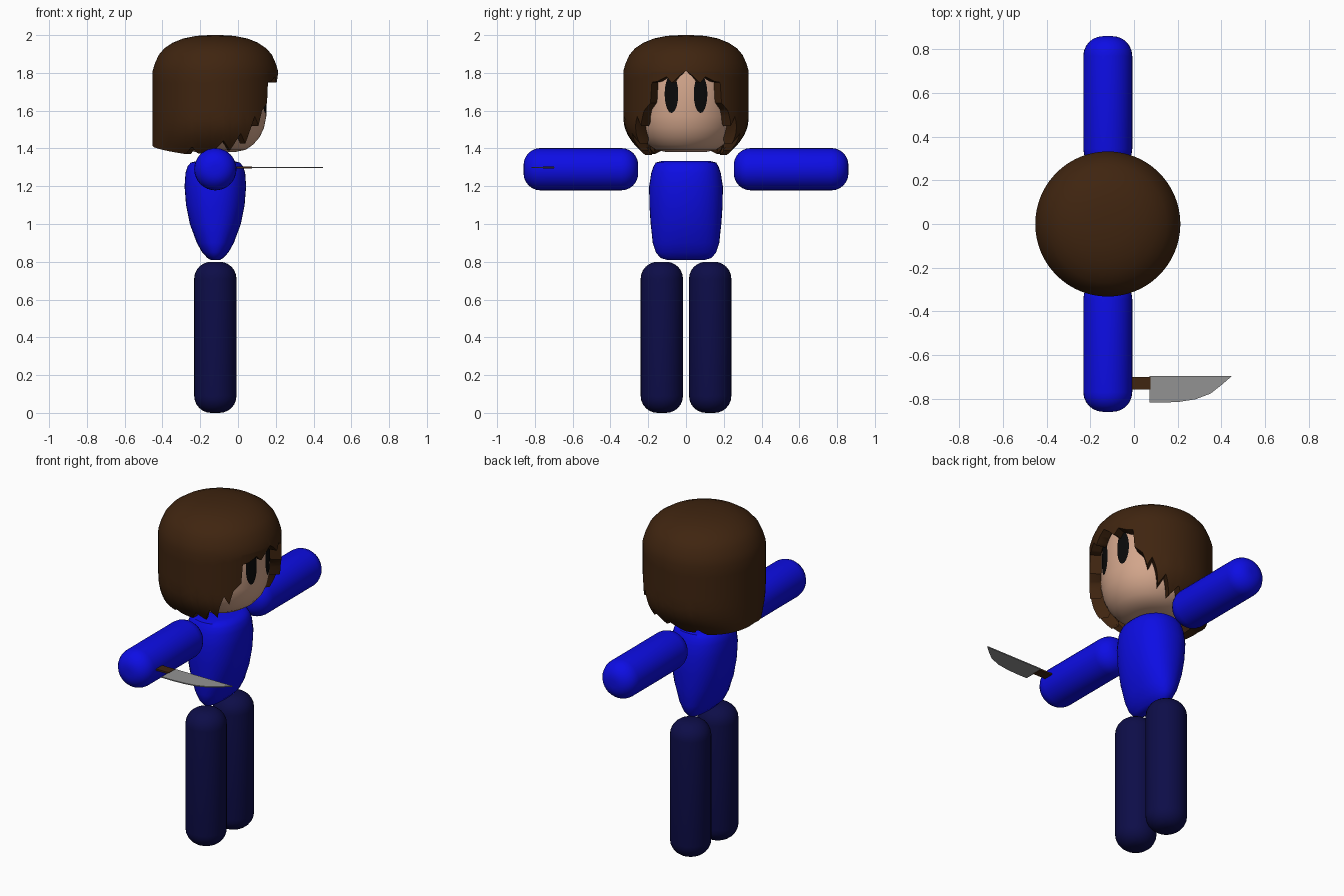
import bpy, bmesh, math
from mathutils import Matrix, Vector

if "Cube" in bpy.data.objects:
    bpy.data.objects.remove(bpy.data.objects["Cube"])

CX = -0.12  # body axis; the figure looks along +x


def material(name, rgb):
    m = bpy.data.materials.new(name)
    m.diffuse_color = (*rgb, 1)
    m.use_nodes = True
    m.node_tree.nodes["Principled BSDF"].inputs["Base Color"].default_value = m.diffuse_color
    return m


BROWN = material("hair brown", (0.05, 0.018, 0.005))
SKIN = material("skin", (0.65, 0.38, 0.26))
BLUE = material("shirt blue", (0.004, 0.004, 0.78))
NAVY = material("trouser navy", (0.004, 0.004, 0.065))
BLACK = material("eye black", (0.003, 0.003, 0.003))
STEEL = material("blade grey", (0.29, 0.29, 0.29))


def finish(name, bm, mat, smooth=True):
    bmesh.ops.recalc_face_normals(bm, faces=bm.faces)
    me = bpy.data.meshes.new(name)
    bm.to_mesh(me)
    bm.free()
    me.materials.append(mat)
    ob = bpy.data.objects.new(name, me)
    bpy.context.collection.objects.link(ob)
    if smooth:
        bpy.ops.object.select_all(action='DESELECT')
        bpy.context.view_layer.objects.active = ob
        ob.select_set(True)
        bpy.ops.object.shade_smooth_by_angle(angle=math.radians(40))
    return ob


def bridge(bm, rings):
    for a, b in zip(rings, rings[1:]):
        n = len(a)
        for i in range(n):
            j = (i + 1) % n
            bm.faces.new((a[i], a[j], b[j], b[i]))


def loft(name, sections, mat, n=32, power=2.0, matrix=None):
    """Closed stack of superelliptic (z, rx, ry) sections."""
    bm = bmesh.new()
    rings = []
    for z, rx, ry in sections:
        ring = []
        for i in range(n):
            c, s = math.cos(math.tau * i / n), math.sin(math.tau * i / n)
            k = (abs(c) ** power + abs(s) ** power) ** (-1 / power)
            ring.append(bm.verts.new((rx * c * k, ry * s * k, z)))
        rings.append(ring)
    bridge(bm, rings)
    bm.faces.new(rings[0])
    bm.faces.new(rings[-1])
    bm.transform(matrix or Matrix.Translation((CX, 0, 0)))
    return finish(name, bm, mat)


def limb(name, length, r, mat, matrix):
    """Cylinder with generously rounded ends, from z=0 to z=length."""
    b = 0.09
    arc = [(b - b * math.cos(t), r - b + b * math.sin(t))
           for t in (math.pi / 2 * k / 6 for k in range(7))]
    prof = arc + [(length - h, q) for h, q in reversed(arc)]
    loft(name, [(h, q, q) for h, q in prof], mat, matrix=matrix)


# legs and arms
for side, tag in ((-1, "right"), (1, "left")):
    limb(tag + "_leg", 0.8, 0.112, NAVY, Matrix.Translation((CX, side * 0.128, 0)))
    limb(tag + "_arm", 0.607, 0.112, BLUE,
         Matrix.Translation((CX, side * 0.253, 1.29))
         @ Matrix.Rotation(-side * math.pi / 2, 4, 'X'))

# torso: thin at the hips, deep at the chest
loft("torso", [(0.81, 0.025, 0.10), (0.82, 0.042, 0.135), (0.85, 0.07, 0.16),
               (0.9, 0.098, 0.176), (1.0, 0.135, 0.187), (1.1, 0.155, 0.194),
               (1.2, 0.163, 0.195), (1.27, 0.158, 0.184), (1.305, 0.147, 0.172),
               (1.325, 0.13, 0.16), (1.333, 0.10, 0.13)], BLUE, power=2.3)

# head
HEAD_R = 0.27
loft("head", [(z, r, r) for z, r in (
    (1.38, 0.10), (1.393, 0.16), (1.42, 0.20), (1.46, 0.235), (1.51, 0.258),
    (1.57, HEAD_R), (1.8, HEAD_R), (1.87, 0.24), (1.93, 0.16))], SKIN, n=64)

# eyes: thin ovals wrapped onto the face
for side, tag in ((-1, "right"), (1, "left")):
    bm = bmesh.new()
    rings = []
    for f in (1.0, 0.66, 0.33):
        ring = []
        for i in range(28):
            t = math.tau * i / 28
            y = side * 0.077 + 0.036 * f * math.cos(t)
            x = CX + math.sqrt((HEAD_R + 0.005) ** 2 - y * y)
            ring.append(bm.verts.new((x, y, 1.688 + 0.1 * f * math.sin(t))))
        rings.append(ring)
    bridge(bm, rings)
    bm.faces.new(rings[-1])
    eye = finish(tag + "_eye", bm, BLACK)
    for p in eye.data.polygons:
        if p.normal.x < 0:
            p.flip()

# hair: rounded cap whose lower edge is a jagged line around the head
EDGE = [(0, 1.81), (7, 1.78), (13, 1.745), (18, 1.78), (27, 1.755), (33, 1.75),
        (34.5, 1.64), (42, 1.60), (46.5, 1.52), (51, 1.57), (61.5, 1.425),
        (66, 1.48), (76.5, 1.39), (82.5, 1.44), (94.5, 1.365), (106.5, 1.375),
        (112, 1.41), (118, 1.37), (150, 1.395), (180, 1.415)]


def edge_height(deg):
    for (a, za), (b, zb) in zip(EDGE, EDGE[1:]):
        if a <= deg <= b:
            return za + (zb - za) * (deg - a) / (b - a)


def shell_ring(bm, r, height, n=240):
    ring = []
    for i in range(n):
        deg = 360 * i / n
        t = math.radians(deg)
        z = height(min(deg, 360 - deg))
        # side locks curl inward below the ears
        s = 1 - 0.33 * (max(0, 1.56 - z) / 0.19) ** 2
        ring.append(bm.verts.new((CX + r * math.cos(t), r * s * math.sin(t), z)))
    return ring


bm = bmesh.new()
R = 0.332
rings = [shell_ring(bm, r, lambda d, z=z: z) for r, z in (
    (0.03, 2.0), (0.10, 1.996), (0.17, 1.982), (0.225, 1.96), (0.27, 1.93),
    (0.30, 1.895), (0.32, 1.85), (R, 1.81))]
for f in (0.15, 0.3, 0.45, 0.6, 0.72, 0.82, 0.91, 1.0):
    rings.append(shell_ring(bm, R, lambda d, f=f: 1.811 + (edge_height(d) - 1.811) * f))
# underside returning to the head, then the hidden inner wall
rings.append(shell_ring(bm, 0.275, edge_height))
rings.append(shell_ring(bm, 0.25, lambda d: edge_height(d) + 0.03))
bridge(bm, rings)
bm.faces.new(rings[0])
finish("hair", bm, BROWN)


# knife: flat blade and handle lying level in the right hand
def plate(name, outline, z, thick, mat):
    bm = bmesh.new()
    face = bm.faces.new([bm.verts.new((x, y, z - thick / 2)) for x, y in outline])
    top = bmesh.ops.extrude_face_region(bm, geom=[face])["geom"]
    bmesh.ops.translate(bm, vec=Vector((0, 0, thick)),
                        verts=[v for v in top if isinstance(v, bmesh.types.BMVert)])
    finish(name, bm, mat, smooth=False)


plate("knife_handle", [(-0.1, -0.70), (0.075, -0.70), (0.075, -0.757), (-0.1, -0.757)],
      1.3, 0.01, BROWN)
plate("knife_blade", [(0.07, -0.695), (0.45, -0.695), (0.40, -0.738), (0.35, -0.777),
                      (0.28, -0.803), (0.21, -0.814), (0.14, -0.818), (0.07, -0.818)],
      1.3, 0.006, STEEL)
